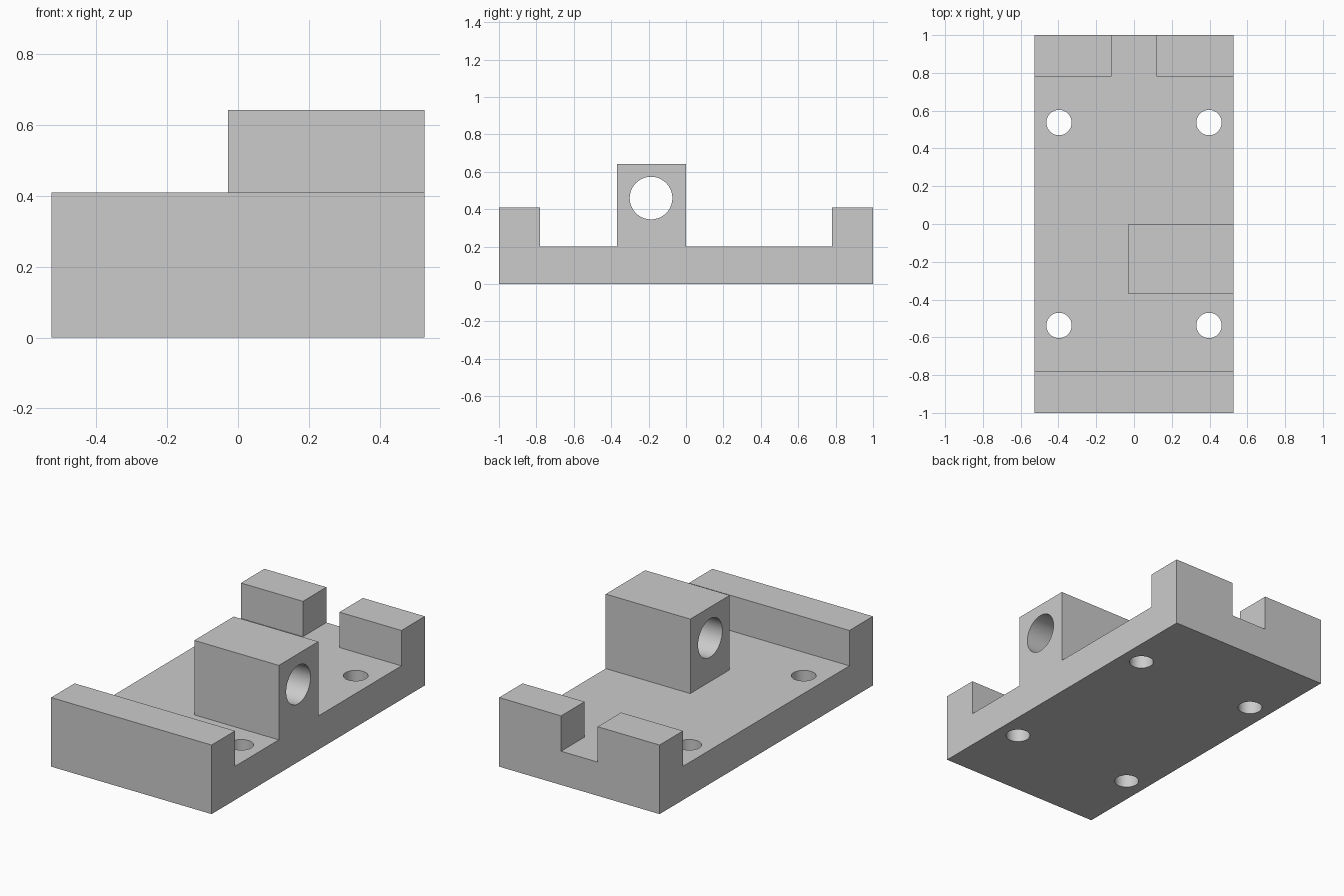
import bpy
import bmesh
import math
from mathutils import Matrix, Vector

if "Cube" in bpy.data.objects:
    bpy.data.objects.remove(bpy.data.objects["Cube"])

HALF_W, HALF_L = 0.527, 1.0
FLOOR, WALL_TOP, BLOCK_TOP = 0.2, 0.41, 0.642
WALL_Y, SLOT = 0.78, 0.12

grey = bpy.data.materials.new("machined grey")
grey.use_nodes = True
grey.diffuse_color = (0.6, 0.6, 0.6, 1)
grey.node_tree.nodes["Principled BSDF"].inputs["Base Color"].default_value = (0.6, 0.6, 0.6, 1)


def add_object(name, bm):
    mesh = bpy.data.meshes.new(name)
    bm.to_mesh(mesh)
    bm.free()
    mesh.materials.append(grey)
    obj = bpy.data.objects.new(name, mesh)
    bpy.context.collection.objects.link(obj)
    return obj


def box(name, low, high):
    low, high = Vector(low), Vector(high)
    bm = bmesh.new()
    bmesh.ops.create_cube(bm, size=1, matrix=Matrix.Translation((low + high) / 2)
                          @ Matrix.Diagonal((*(high - low), 1)))
    return add_object(name, bm)


def cylinder(name, centre, radius, depth, turn=0):
    bm = bmesh.new()
    bmesh.ops.create_cone(bm, cap_ends=True, segments=64, radius1=radius, radius2=radius,
                          depth=depth, matrix=Matrix.Translation(centre)
                          @ Matrix.Rotation(turn, 4, 'Y'))
    return add_object(name, bm)


def combine(target, tool, operation):
    mod = target.modifiers.new(tool.name, 'BOOLEAN')
    mod.operation, mod.solver, mod.object = operation, 'EXACT', tool
    bpy.context.view_layer.objects.active = target
    bpy.ops.object.modifier_apply(modifier=mod.name)
    bpy.data.objects.remove(tool)


# Base plate
bracket = box("mounting_bracket", (-HALF_W, -HALF_L, 0), (HALF_W, HALF_L, FLOOR))

# Front wall, two rear posts and the bearing block
raised = [
    box("front_wall", (-HALF_W, -HALF_L, FLOOR), (HALF_W, -WALL_Y, WALL_TOP)),
    box("rear_post_right", (-HALF_W, WALL_Y, FLOOR), (-SLOT, HALF_L, WALL_TOP)),
    box("rear_post_left", (SLOT, WALL_Y, FLOOR), (HALF_W, HALF_L, WALL_TOP)),
    box("bearing_block", (-0.028, -0.37, FLOOR), (HALF_W, 0, BLOCK_TOP)),
]
for part in raised:
    combine(bracket, part, 'UNION')

# Cross bore and four screw holes
holes = [cylinder("cross_bore", (0.25, -0.187, 0.459), 0.114, 1, math.pi / 2)]
for x in (-0.397, 0.397):
    for y in (-0.537, 0.537):
        holes.append(cylinder("screw_hole", (x, y, FLOOR / 2), 0.067, 0.4))
for hole in holes:
    combine(bracket, hole, 'DIFFERENCE')

# Merge flat regions and keep the edges crisp
bm = bmesh.new()
bm.from_mesh(bracket.data)
bmesh.ops.remove_doubles(bm, verts=bm.verts, dist=0.0001)
bmesh.ops.dissolve_limit(bm, angle_limit=math.radians(0.5), verts=bm.verts, edges=bm.edges)
bm.to_mesh(bracket.data)
bm.free()
bracket.select_set(True)
bpy.context.view_layer.objects.active = bracket
bpy.ops.object.shade_smooth_by_angle(angle=math.radians(30))
